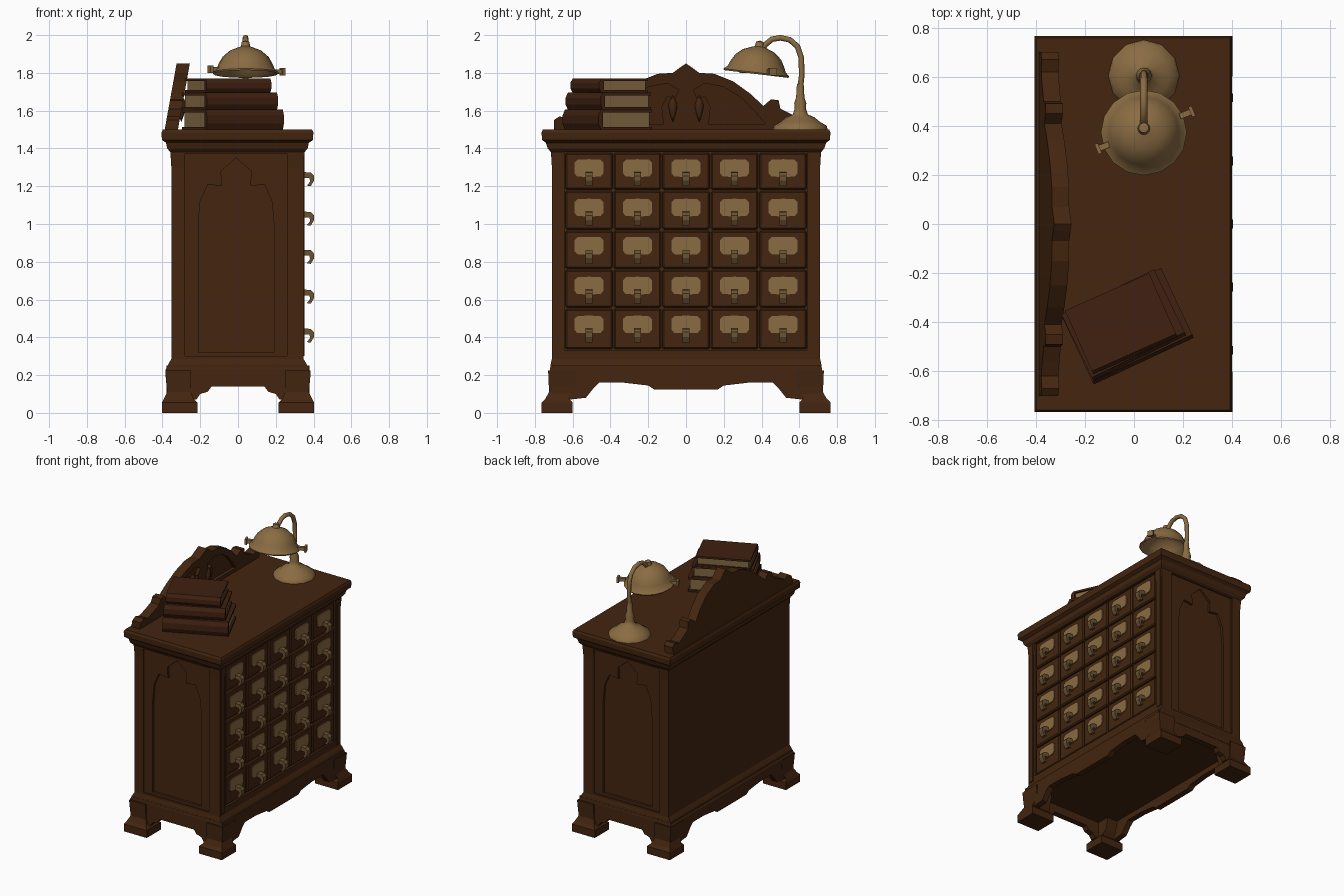
import bpy, bmesh, math
from mathutils import Matrix, Vector

old = bpy.data.objects.get("Cube")
if old:
    bpy.data.objects.remove(old)


def material(name, rgb):
    m = bpy.data.materials.new(name)
    m.use_nodes = True
    m.diffuse_color = (*rgb, 1)
    bsdf = next(n for n in m.node_tree.nodes if n.type == 'BSDF_PRINCIPLED')
    bsdf.inputs["Base Color"].default_value = (*rgb, 1)
    bsdf.inputs["Roughness"].default_value = 0.7
    return m


WOOD = material("dark_wood", (0.056, 0.0185, 0.005))
COVER = material("book_leather", (0.05, 0.015, 0.005))
BRASS = material("brass", (0.255, 0.15, 0.055))
AGED = material("aged_brass", (0.15, 0.085, 0.032))
PAGES = material("old_paper", (0.22, 0.135, 0.055))


def finish(name, bm, mat, smooth=None):
    bmesh.ops.remove_doubles(bm, verts=bm.verts, dist=1e-5)
    bmesh.ops.recalc_face_normals(bm, faces=bm.faces)
    me = bpy.data.meshes.new(name)
    bm.to_mesh(me)
    bm.free()
    me.materials.append(mat)
    ob = bpy.data.objects.new(name, me)
    bpy.context.scene.collection.objects.link(ob)
    if smooth:
        select(ob)
        bpy.ops.object.shade_smooth_by_angle(angle=math.radians(smooth))
    return ob


def select(ob):
    bpy.ops.object.select_all(action='DESELECT')
    ob.select_set(True)
    bpy.context.view_layer.objects.active = ob


def skin(name, rings, mat, smooth=None):
    """Join equal rings of points and cap both ends."""
    bm = bmesh.new()
    vs = [[bm.verts.new(p) for p in r] for r in rings]
    n = len(vs[0])
    for a, b in zip(vs, vs[1:]):
        for i in range(n):
            bm.faces.new((a[i], a[(i + 1) % n], b[(i + 1) % n], b[i]))
    bm.faces.new(vs[0])
    bm.faces.new(vs[-1])
    return finish(name, bm, mat, smooth)


def loft(name, levels, mat):
    """Stack rectangles (x0, x1, y0, y1, z)."""
    return skin(name, [[(a, c, z), (b, c, z), (b, d, z), (a, d, z)]
                       for a, b, c, d, z in levels], mat)


def box(name, x0, x1, y0, y1, z0, z1, mat):
    return loft(name, [(x0, x1, y0, y1, z0), (x0, x1, y0, y1, z1)], mat)


def prism(name, pts, axis, a, b, mat):
    """Extrude an outline drawn in the (other axis, z) plane."""
    put = (lambda t, u, z: (t, u, z)) if axis == 'x' else (lambda t, u, z: (u, t, z))
    return skin(name, [[put(t, u, z) for u, z in pts] for t in (a, b)], mat)


def lathe(name, profile, seg, mat, smooth=None):
    bm = bmesh.new()
    rings = []
    for r, z in profile:
        rings.append([bm.verts.new((r * math.cos(k * math.tau / seg),
                                    r * math.sin(k * math.tau / seg), z)) for k in range(seg)])
    for a, b in zip(rings, rings[1:]):
        for i in range(seg):
            j = (i + 1) % seg
            bm.faces.new((a[i], a[j], b[j], b[i]))
    bmesh.ops.dissolve_degenerate(bm, dist=1e-6, edges=bm.edges)
    return finish(name, bm, mat, smooth)


def cut(ob, cutter):
    mod = ob.modifiers.new("cut", 'BOOLEAN')
    mod.operation, mod.solver, mod.object = 'DIFFERENCE', 'EXACT', cutter
    select(ob)
    bpy.ops.object.modifier_apply(modifier=mod.name)
    bpy.data.objects.remove(cutter)


def bevel(ob, width):
    mod = ob.modifiers.new("bevel", 'BEVEL')
    mod.width, mod.segments = width, 1


def mirrored(half):
    """Complete an outline given from its centre outwards."""
    return [(-u, z) for u, z in reversed(half) if u > 0] + list(half)


# Cabinet body with plinth and cornice mouldings
levels = [(.38, .72, .2), (.38, .72, .23), (.362, .715, .265), (.35, .71, .285),
          (.35, .71, 1.3), (.355, .715, 1.38), (.372, .732, 1.4), (.378, .742, 1.43),
          (.4, .762, 1.445), (.402, .765, 1.485), (.395, .758, 1.5)]
body = loft("cabinet_body", [(-hx - .003, hx - .003, -hy, hy, z) for hx, hy, z in levels], WOOD)

# Recessed gothic panels in both ends
arch = mirrored([(0, 1.35), (.08, 1.28), (.075, 1.2), (.15, 1.21), (.19, 1.12), (.2, 1.0), (.2, .32)])
for s in (-1, 1):
    cut(body, box("frame_cutter", -.28, .26, *sorted((s * .702, s * .9)), .3, 1.37, WOOD))
    cut(body, prism("arch_cutter", [(u - .01, z) for u, z in arch], 'y', s * .685, s * .9, WOOD))

# Drawer bay on the +x side
cut(body, box("bay_cutter", .322, .6, -.642, .642, .334, 1.38, WOOD))
for s in (-1, 1):
    box("corner_strip", .34, .353, s * .68 - .02, s * .68 + .02, .3, 1.37, WOOD)

# Drawers with label plates and hooked pulls
row_edges = [.334, .555, .761, .968, 1.178, 1.38]
label_heights = [.467, .673, .884, 1.086, 1.295]
hook = [(.335, -.02), (.385, -.022), (.402, -.04), (.403, -.065), (.385, -.095),
        (.365, -.092), (.382, -.07), (.378, -.052), (.335, -.05)]
plate = mirrored([(0, .048), (.06, .046), (.077, .03), (.077, -.026), (.062, -.044), (0, -.046)])
plate = [p for i, p in enumerate(plate) if p not in plate[:i]]
for z0, z1, zc in zip(row_edges, row_edges[1:], label_heights):
    for col in range(-2, 3):
        y = col * .257
        bevel(box("drawer", .3, .344, y - .125, y + .125, z0 + .004, z1 - .004, WOOD), .008)
        prism("label_plate", [(y + u, zc + z) for u, z in plate], 'x', .343, .35, BRASS)
        prism("drawer_pull", [(x, zc + z) for x, z in hook], 'y', y - .018, y + .018, AGED)

# Skirts with shaped lower edges
long_edge = mirrored([(0, .125), (.17, .125), (.2, .145), (.33, .16), (.46, .16),
                      (.49, .13), (.53, .08), (.62, .07), (.71, .07), (.71, .25)])
short_edge = mirrored([(0, .14), (.14, .14), (.16, .112), (.2, .1), (.22, .07), (.36, .07), (.36, .25)])
for s in (-1, 1):
    prism("long_skirt", long_edge, 'x', s * .335, s * .378, WOOD)
    prism("end_skirt", short_edge, 'y', s * .675, s * .718, WOOD)

# Bracket feet
for sx in (-1, 1):
    for sy in (-1, 1):
        rings = []
        for xi, xo, yi, yo, z in [(.215, .402, .6, .765, 0), (.215, .402, .6, .765, .055),
                                  (.235, .392, .62, .745, .075), (.25, .375, .6, .725, .11),
                                  (.25, .382, .58, .728, .18), (.25, .385, .58, .73, .225)]:
            rings.append((*sorted((sx * xi, sx * xo)), *sorted((sy * yi, sy * yo)), z))
        loft("foot", rings, WOOD)

# Leaning carved backboard
crest = mirrored([(0, 1.85), (.03, 1.83), (.07, 1.8), (.15, 1.795), (.25, 1.755), (.34, 1.69),
                  (.41, 1.625), (.45, 1.66), (.49, 1.655), (.5, 1.61), (.56, 1.58),
                  (.62, 1.555), (.67, 1.57), (.7, 1.55), (.7, 1.49)])
board = prism("backboard", crest, 'x', 0, .07, WOOD)
carving = [(.12, 1.53), (.42, 1.53), (.37, 1.59), (.29, 1.67), (.2, 1.725), (.1, 1.745),
           (.04, 1.71), (.06, 1.66), (.1, 1.68), (.13, 1.62)]
for s in (-1, 1):
    cut(board, prism("carving_cutter", [(s * u, z) for u, z in carving], 'x', .045, .2, WOOD))
for v in board.data.vertices:
    v.co.x += -.388 + (v.co.z - 1.5) * .18
for s in (-1, 1):
    drop = lathe("carved_drop", [(0, -.08), (.012, -.05), (.026, .01), (.016, .04), (0, .06)], 8, WOOD, 60)
    drop.location = (-.3, s * .07, 1.62)

# Stack of books, spines towards -y
for name, x, y, length, width, z, h, turn in [
        ("bottom_book", -.03, -.41, .45, .30, 1.5, .105, 25),
        ("middle_book", -.045, -.405, .42, .285, 1.605, .09, 26),
        ("top_book", -.055, -.40, .375, .27, 1.695, .075, 24)]:
    w, t, l = width / 2, .014, length / 2
    cover = [(w, 0), (-w, 0), (-w - .014, h * .3), (-w - .014, h * .7), (-w, h), (w, h),
             (w, h - t), (t - w, h - t), (t - w, t), (w, t)]
    parts = [prism(name + "_cover", cover, 'x', -l, l, COVER),
             box(name + "_pages", .012 - l, l - .012, t - w, w - .01, t, h - t, PAGES)]
    for ob in parts:
        ob.matrix_world = Matrix.Translation((x, y, z)) @ Matrix.Rotation(math.radians(turn), 4, 'Z')

# Lamp base and stem
base = lathe("lamp_base", [(0, 0), (.145, 0), (.14, .02), (.105, .04), (.075, .065), (.04, .08),
                           (.03, .11), (.032, .14), (.022, .17), (.018, .24), (0, .25)], 12, BRASS, 50)
base.location = (.04, .605, 1.5)

# Lamp gooseneck, swept along a path in the plane of the lamp
path = [Vector((.04, y, z)) for y, z in [(.6, 1.68), (.613, 1.79), (.61, 1.88), (.59, 1.94), (.55, 1.975),
                                         (.5, 1.986), (.455, 1.978), (.42, 1.95), (.395, 1.91)]]
rings = []
for i, p in enumerate(path):
    d = (path[min(i + 1, len(path) - 1)] - path[max(i - 1, 0)]).normalized()
    side = Vector((1, 0, 0))
    up = d.cross(side)
    rings.append([p + .015 * (math.cos(k * math.tau / 8) * side + math.sin(k * math.tau / 8) * up)
                  for k in range(8)])
skin("lamp_neck", rings, BRASS, 60)

# Lamp shade with thumb knobs on the rim
shade = lathe("lamp_shade", [(0, .118), (.06, .108), (.1, .08), (.13, .045), (.15, .01), (.172, -.006),
                             (.175, .002), (.155, .02), (.142, .05), (.122, .085), (.085, .117),
                             (.045, .133), (.025, .14), (.02, .165), (0, .172)], 16, BRASS, 50)
shade.matrix_world = Matrix.Translation((.04, .372, 1.8)) @ Matrix.Rotation(-.12, 4, 'X')
for x, y, z, turn in [(.215, .45, 1.805, 22), (-.125, .315, 1.82, 202)]:
    knob = box("shade_knob", -.03, .024, -.012, .012, -.012, .012, BRASS)
    tip = box("knob_tip", .015, .03, -.022, .022, -.02, .02, BRASS)
    for ob in (knob, tip):
        ob.matrix_world = Matrix.Translation((x, y, z)) @ Matrix.Rotation(math.radians(turn), 4, 'Z')
